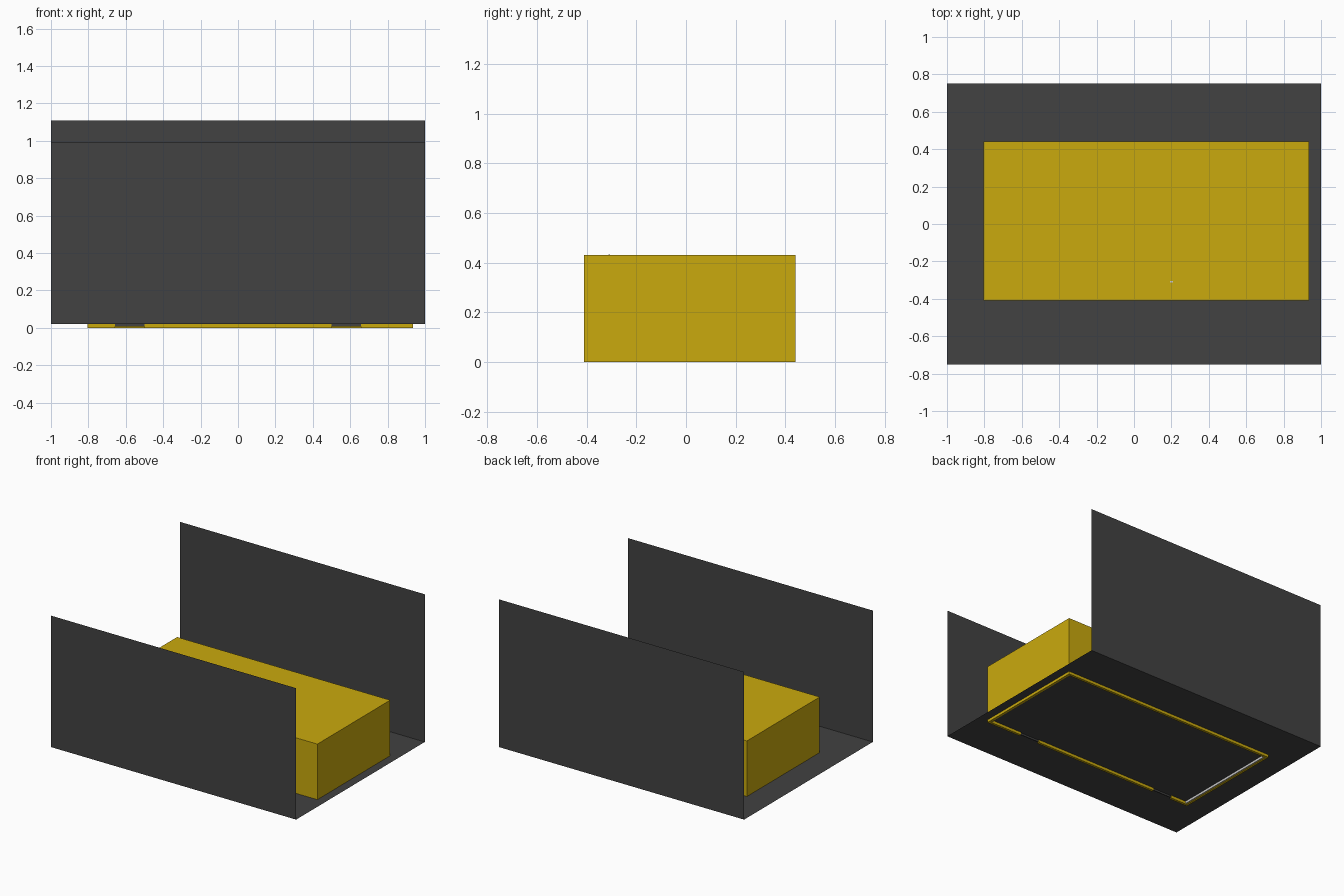
import bpy
import bmesh
from mathutils import Matrix, Vector

cube = bpy.data.objects.get("Cube")
if cube:
    bpy.data.objects.remove(cube, do_unlink=True)


def material(name, rgb):
    mat = bpy.data.materials.new(name)
    mat.use_nodes = True
    mat.diffuse_color = (*rgb, 1)
    mat.node_tree.nodes["Principled BSDF"].inputs["Base Color"].default_value = (*rgb, 1)
    return mat


yellow = material("yellow", (0.59, 0.40, 0.004))
charcoal = material("charcoal", (0.054, 0.054, 0.054))
light_grey = material("light grey", (0.6, 0.6, 0.6))


def finish(name, bm, mat):
    mesh = bpy.data.meshes.new(name)
    bm.to_mesh(mesh)
    bm.free()
    mesh.materials.append(mat)
    obj = bpy.data.objects.new(name, mesh)
    bpy.context.collection.objects.link(obj)
    return obj


def add_box(bm, low, high):
    low, high = Vector(low), Vector(high)
    matrix = Matrix.Translation((low + high) / 2) @ Matrix.Diagonal((*(high - low), 1))
    bmesh.ops.create_cube(bm, size=1, matrix=matrix)


def box(name, low, high, mat):
    bm = bmesh.new()
    add_box(bm, low, high)
    return finish(name, bm, mat)


def sheet(name, corners, mat):
    bm = bmesh.new()
    bm.faces.new([bm.verts.new(c) for c in corners])
    return finish(name, bm, mat)


# Ground sheet and the two upright screens, all without thickness
X, Y, FLOOR = 1.0, 0.75, 0.02
sheet("floor", [(-X, -Y, FLOOR), (X, -Y, FLOOR), (X, Y, FLOOR), (-X, Y, FLOOR)], charcoal)
for name, y, top in (("front_screen", -Y, 0.99), ("back_screen", Y, 1.11)):
    sheet(name, [(-X, y, FLOOR), (X, y, FLOOR), (X, y, top), (-X, y, top)], charcoal)

# Hollow building: side and back walls under a flat roof
x0, x1, y0, y1, top = -0.805, 0.935, -0.41, 0.44, 0.43
T = 0.018
box("right_wall", (x0, y0, 0), (x0 + T, y1, top - T), yellow)
box("left_wall", (x1 - T, y0, 0), (x1, y1, top - T), yellow)
box("back_wall", (x0 + T, y1 - T, 0), (x1 - T, y1, top - T), yellow)
box("roof", (x0, y0, top - T), (x1, y1, top), yellow)

# Front wall with two doorways
door_in, door_out, door_top = 0.5, 0.657, 0.3
bm = bmesh.new()
for a, b in ((x0 + T, -door_out), (-door_in, door_in), (door_out, x1 - T)):
    add_box(bm, (a, y0, 0), (b, y0 + T, door_top))
add_box(bm, (x0 + T, y0, door_top), (x1 - T, y0 + T, top - T))
finish("front_wall", bm, yellow)

# Dark doors set into the doorways
for name, side in (("right_door", -1), ("left_door", 1)):
    a, b = sorted((side * door_in, side * door_out))
    box(name, (a, y0 + 0.005, 0.007), (b, y0 + 0.012, door_top), charcoal)

# Pale linings along the inside of the end walls
for name, x in (("right_lining", x0 + T), ("left_lining", x1 - T - 0.008)):
    box(name, (x, y0 + T, 0.004), (x + 0.008, y1 - T, top - T), light_grey)

# Small pale fitting on the roof
box("roof_fitting", (0.193, -0.313, top), (0.208, -0.305, top + 0.002), light_grey)
